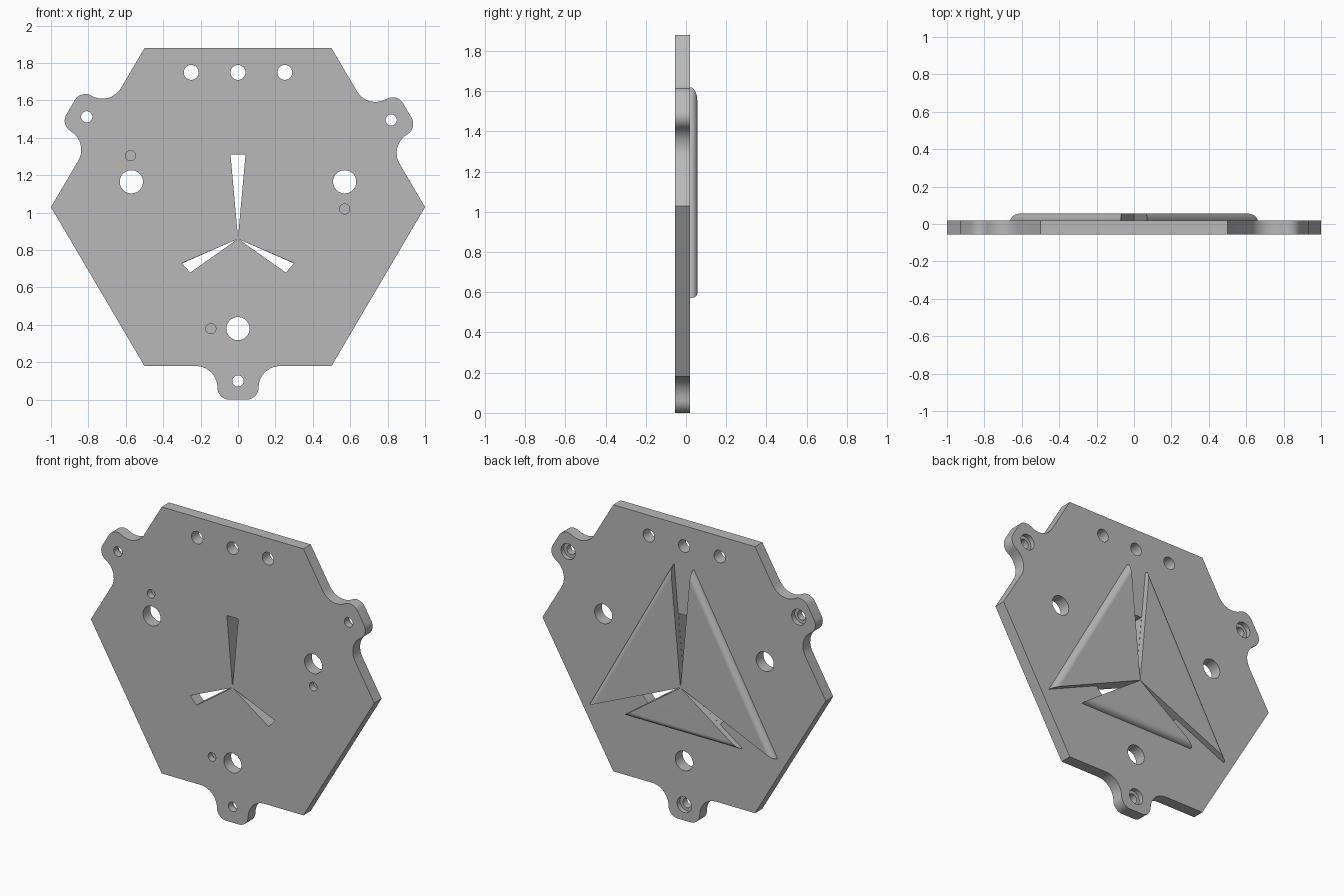
import bpy, bmesh
from math import sin, cos, radians, tau
from mathutils import Vector

cube = bpy.data.objects.get("Cube")
if cube:
    bpy.data.objects.remove(cube)

FRONT, BACK, RAISED = -0.055, 0.019, 0.056
APEX = Vector((0, 0.86))

grey = bpy.data.materials.new("plain grey")
grey.use_nodes = True
grey.diffuse_color = (0.48, 0.48, 0.48, 1)
grey.node_tree.nodes["Principled BSDF"].inputs["Base Color"].default_value = (0.48, 0.48, 0.48, 1)


def loft(bm, layers):
    """Join (outline, y) layers of equal point count into a closed solid."""
    rings = [[bm.verts.new((p[0], y, p[1])) for p in pts] for pts, y in layers]
    n = len(rings[0])
    for a, b in zip(rings, rings[1:]):
        for i in range(n):
            j = (i + 1) % n
            bm.faces.new((a[i], a[j], b[j], b[i]))
    bm.faces.new(rings[0])
    bm.faces.new(rings[-1])


def circle(c, r, n=40):
    return [(c[0] + r * cos(tau * i / n), c[1] + r * sin(tau * i / n)) for i in range(n)]


def arc(cx, cy, r, a0, a1, n=10):
    angles = [radians(a0 + (a1 - a0) * i / n) for i in range(n + 1)]
    return [(cx + r * cos(a), cy + r * sin(a)) for a in angles]


def make_object(name, bm):
    bmesh.ops.recalc_face_normals(bm, faces=bm.faces)
    mesh = bpy.data.meshes.new(name)
    bm.to_mesh(mesh)
    bm.free()
    mesh.materials.append(grey)
    obj = bpy.data.objects.new(name, mesh)
    bpy.context.collection.objects.link(obj)
    return obj


def smooth(obj):
    bpy.ops.object.select_all(action='DESELECT')
    obj.select_set(True)
    bpy.context.view_layer.objects.active = obj
    bpy.ops.object.shade_smooth_by_angle(angle=radians(30))


# Plate outline: hexagon with a filleted lug on every second edge
half = arc(-0.225, 0.115, 0.115, -90, 0) + arc(-0.045, 0.115, 0.065, 180, 90)[1:]
lug = half + [(-t, n) for t, n in reversed(half)]
corners = [Vector(p) for p in ((-0.5, 0.18), (0.5, 0.18), (1, 1.03),
                               (0.5, 1.88), (-0.5, 1.88), (-1, 1.03))]
lug_shift = {0: 0, 2: 0, 4: -0.02}
outline, lug_holes = [], []
for i, a in enumerate(corners):
    b = corners[(i + 1) % 6]
    outline.append(a)
    if i in lug_shift:
        along = (b - a).normalized()
        out = Vector((along.y, -along.x))
        mid = (a + b) / 2 + along * lug_shift[i]
        outline += [mid + along * t + out * n for t, n in lug]
        lug_holes.append(mid + out * 0.08)

bm = bmesh.new()
loft(bm, [(outline, FRONT), (outline, BACK)])
plate = make_object("plate", bm)

# Through cuts: round holes and three tapered slots
through = bmesh.new()
rounds = [(c, 0.03) for c in lug_holes]
rounds += [((x, 1.75), 0.04) for x in (-0.25, 0, 0.25)]
rounds += [(c, 0.062) for c in ((-0.57, 1.165), (0.57, 1.165), (0, 0.38))]
for c, r in rounds:
    pts = circle(c, r)
    loft(through, [(pts, -0.2), (pts, 0.2)])
for ends in (((-0.04, 1.31), (0.04, 1.31)),
             ((-0.30, 0.73), (-0.255, 0.68)),
             ((0.30, 0.73), (0.255, 0.68))):
    a, b = map(Vector, ends)
    pts = [APEX.lerp((a + b) / 2, 0.01), a, b]
    loft(through, [(pts, -0.2), (pts, 0.2)])

# Shallow cuts: counterbores at the back of the lugs, blind holes at the front
shallow = bmesh.new()
for c in lug_holes:
    pts = circle(c, 0.05)
    loft(shallow, [(pts, BACK - 0.03), (pts, 0.2)])
for c in ((-0.575, 1.305), (0.57, 1.02), (-0.145, 0.38)):
    pts = circle(c, 0.027)
    loft(shallow, [(pts, -0.2), (pts, FRONT + 0.04)])

for name, cut_bm in (("through_cutter", through), ("shallow_cutter", shallow)):
    cutter = make_object(name, cut_bm)
    cutter.hide_render = True
    mod = plate.modifiers.new(name, 'BOOLEAN')
    mod.operation, mod.solver, mod.object = 'DIFFERENCE', 'EXACT', cutter

# Bake the cuts and drop the cutters
bpy.context.view_layer.update()
baked = bpy.data.meshes.new_from_object(plate.evaluated_get(bpy.context.evaluated_depsgraph_get()))
plate.modifiers.clear()
plate.data = baked
for name in ("through_cutter", "shallow_cutter"):
    bpy.data.objects.remove(bpy.data.objects[name])
smooth(plate)


# Raised triangular wedges on the back, rounded along the outer edge
def wedge(name, a, b):
    a, b = Vector(a), Vector(b)
    edge = (b - a).normalized()
    dist = abs(edge.cross(APEX - a))
    height = RAISED - BACK
    layers = []
    for k in range(9):
        ang = radians(90 * k / 8)
        s = 1 - height * (1 - cos(ang)) / dist
        pts = [APEX, APEX.lerp(a, s), APEX.lerp(b, s)]
        layers.append((pts, BACK + height * sin(ang)))
    bm = bmesh.new()
    loft(bm, layers)
    # the apex is shared by all layers, so merge only where it collapses to nothing
    bmesh.ops.dissolve_degenerate(bm, dist=1e-6, edges=bm.edges)
    obj = make_object(name, bm)
    smooth(obj)
    mod = obj.modifiers.new("even_shading", 'WEIGHTED_NORMAL')
    mod.keep_sharp = True


wedge("left_wedge", (0.07, 1.62), (0.66, 0.57))
wedge("right_wedge", (-0.07, 1.62), (-0.66, 0.57))
wedge("lower_wedge", (-0.41, 0.57), (0.41, 0.57))
